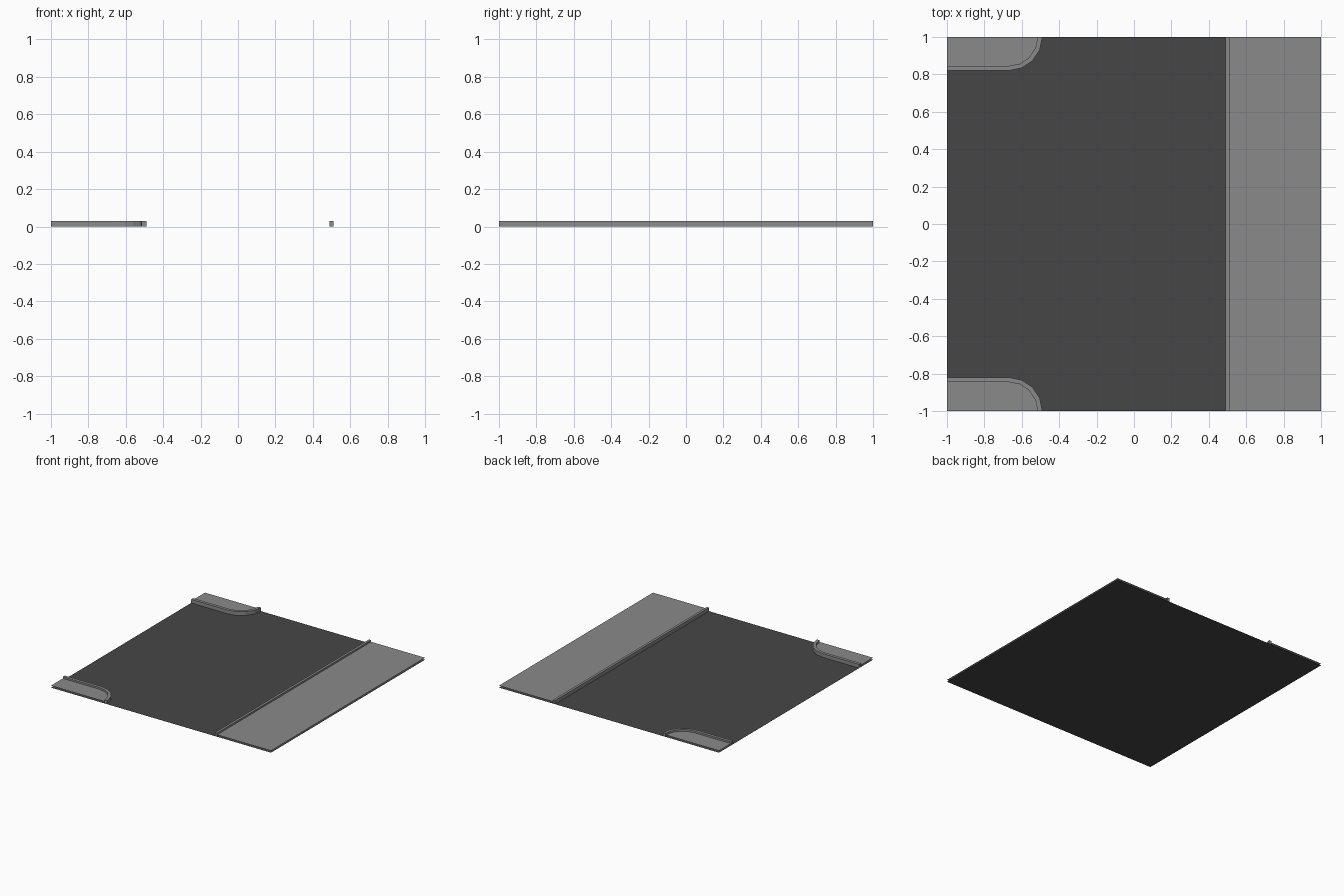
import bpy, bmesh, math

if "Cube" in bpy.data.objects:
    bpy.data.objects.remove(bpy.data.objects["Cube"])

CURB_TOP = 0.03     # top of the kerbs
WALK_Z = 0.016      # pavement level, just below the kerb tops


def material(name, value):
    m = bpy.data.materials.new(name)
    m.diffuse_color = (value, value, value, 1)
    m.use_nodes = True
    m.node_tree.nodes["Principled BSDF"].inputs["Base Color"].default_value = m.diffuse_color
    return m


ASPHALT = material("dark asphalt", 0.062)
CONCRETE = material("grey concrete", 0.255)


def make_object(name, bm, mat):
    bmesh.ops.recalc_face_normals(bm, faces=bm.faces)
    mesh = bpy.data.meshes.new(name)
    bm.to_mesh(mesh)
    bm.free()
    mesh.materials.append(mat)
    ob = bpy.data.objects.new(name, mesh)
    bpy.context.collection.objects.link(ob)
    return ob


def sheet(name, outline, z, mat):
    """Single flat face facing up."""
    bm = bmesh.new()
    f = bm.faces.new([bm.verts.new((x, y, z)) for x, y in outline])
    f.normal_update()
    if f.normal.z < 0:
        f.normal_flip()
    mesh = bpy.data.meshes.new(name)
    bm.to_mesh(mesh)
    bm.free()
    mesh.materials.append(mat)
    ob = bpy.data.objects.new(name, mesh)
    bpy.context.collection.objects.link(ob)
    return ob


def kerb(name, outer, inner):
    """Strip between two paths: top, both walls and end caps."""
    bm = bmesh.new()
    rings = []
    for o, i in zip(outer, inner):
        rings.append([bm.verts.new(p) for p in (
            (*o, 0), (*o, CURB_TOP), (*i, CURB_TOP), (*i, 0))])
    for a, b in zip(rings, rings[1:]):
        for k in range(3):
            bm.faces.new((a[k], a[k + 1], b[k + 1], b[k]))
    bm.faces.new(rings[0])
    bm.faces.new(rings[-1])
    return make_object(name, bm, CONCRETE)


def corner_path(radius, side, steps=4):
    """Straight run from the left edge, then a quarter turn to the y edge."""
    pts = [(-1, side * (1 - radius))]
    for k in range(steps + 1):
        a = math.pi / 2 * (1 - k / steps)
        pts.append((-0.67 + radius * math.cos(a),
                    side * (1 - radius * math.sin(a))))
    return pts


# Road surface
sheet("road", [(-1, -1), (1, -1), (1, 1), (-1, 1)], 0, ASPHALT)

# Straight pavement and kerb on the right
sheet("side_pavement", [(0.51, -1), (1, -1), (1, 1), (0.51, 1)], WALK_Z, CONCRETE)
kerb("side_kerb", [(0.49, -1), (0.49, 1)], [(0.51, -1), (0.51, 1)])

# Rounded corner pavements and kerbs on the left
for label, side in (("front", -1), ("back", 1)):
    outer, inner = corner_path(0.18, side), corner_path(0.155, side)
    kerb(label + "_corner_kerb", outer, inner)
    sheet(label + "_corner_pavement", inner + [(-1, side)], WALK_Z, CONCRETE)
